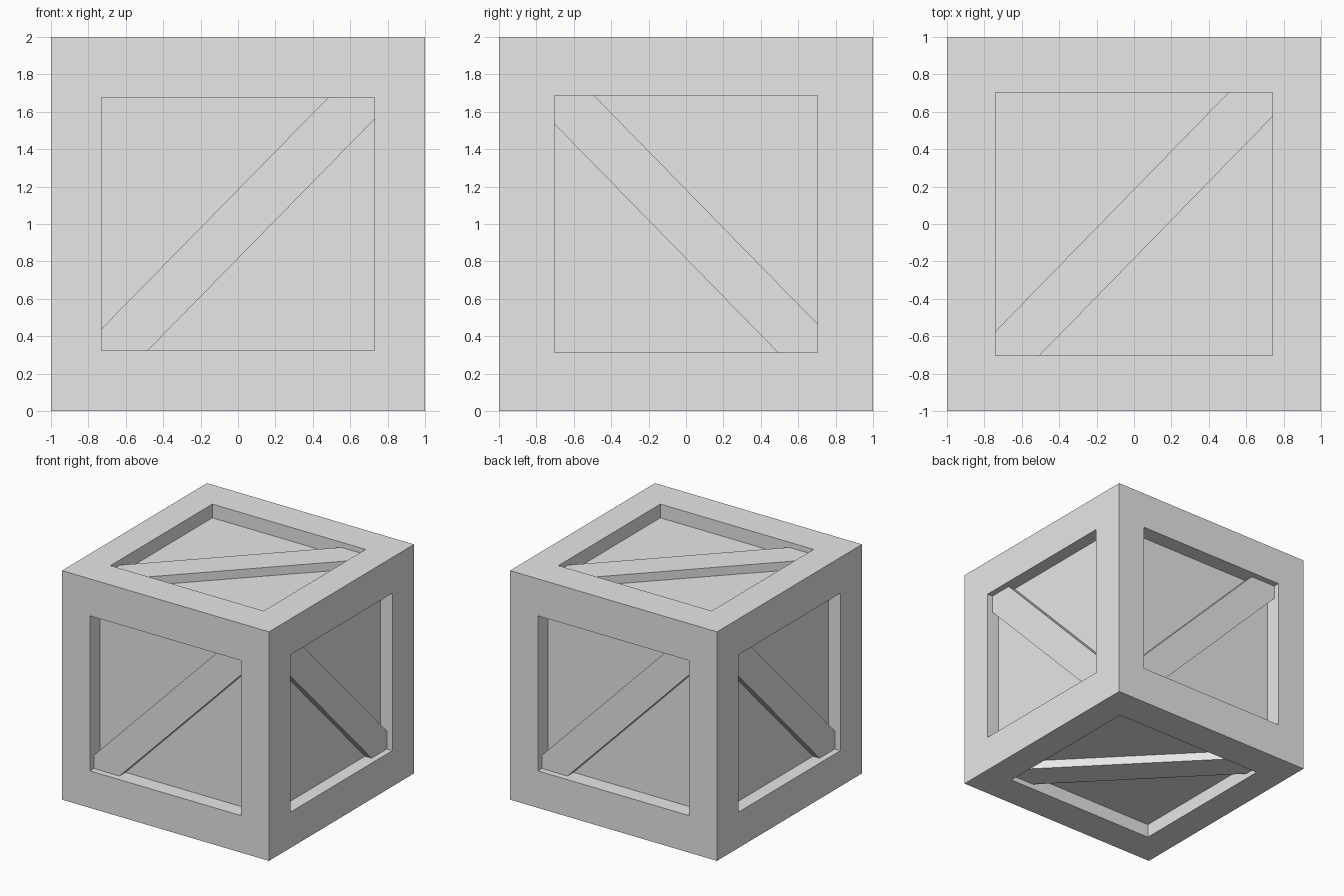
import bpy
import bmesh
from math import radians
from mathutils import Matrix, Vector

cube = bpy.data.objects.get("Cube")
if cube:
    bpy.data.objects.remove(cube, do_unlink=True)

grey = bpy.data.materials.new("light_grey")
grey.use_nodes = True
grey.diffuse_color = (0.8, 0.8, 0.8, 1)
grey.node_tree.nodes["Principled BSDF"].inputs["Base Color"].default_value = (0.8, 0.8, 0.8, 1)

CENTRE = Matrix.Translation((0, 0, 1))


def turn(z, x):
    return CENTRE @ Matrix.Rotation(radians(z), 4, 'Z') @ Matrix.Rotation(radians(x), 4, 'X')


def finish(name, bm):
    bmesh.ops.remove_doubles(bm, verts=bm.verts, dist=0.0001)
    bmesh.ops.recalc_face_normals(bm, faces=bm.faces)
    mesh = bpy.data.meshes.new(name)
    bm.to_mesh(mesh)
    bm.free()
    mesh.materials.append(grey)
    obj = bpy.data.objects.new(name, mesh)
    bpy.context.collection.objects.link(obj)


def rectangle(bm, matrix, a, b, w):
    corners = ((-a, -b), (a, -b), (a, b), (-a, b))
    return [bm.verts.new(matrix @ Vector((u, v, w))) for u, v in corners]


def recessed_side(bm, matrix, a, b, depth):
    # Flat border, recess walls and panel of one side
    loops = [rectangle(bm, matrix, 1, 1, 1),
             rectangle(bm, matrix, a, b, 1),
             rectangle(bm, matrix, a, b, 1 - depth)]
    for outer, inner in zip(loops, loops[1:]):
        for i in range(4):
            j = (i + 1) % 4
            bm.faces.new((outer[i], outer[j], inner[j], inner[i]))
    bm.faces.new(loops[-1])


def brace(name, matrix, a, b, depth, cut_u, cut_v, sunk, slope):
    # Diagonal plank trimmed to fit the corners of the opening
    half = [(-a, -b + cut_v), (-a, -b), (-a + cut_u, -b)]
    outline = half + [(-u, -v) for u, v in half]
    bm = bmesh.new()
    verts = [bm.verts.new(matrix @ Vector((u * slope, v, 1 - depth))) for u, v in outline]
    base = bm.faces.new(verts)
    top = bmesh.ops.extrude_face_region(bm, geom=[base], use_keep_orig=True)
    moved = [g for g in top["geom"] if isinstance(g, bmesh.types.BMVert)]
    outward = matrix.to_3x3() @ Vector((0, 0, depth - sunk))
    bmesh.ops.translate(bm, vec=outward, verts=moved)
    finish(name, bm)


# Opening half sizes, depth, brace corner cuts, brace sink, brace slope
FRONT = (0.73, 0.677, 0.14, 0.247, 0.117, 0.055, 1)
SIDE = (0.703, 0.687, 0.117, 0.212, 0.153, 0.053, -1)
TOP = (0.74, 0.703, 0.12, 0.235, 0.13, 0.045, 1)

sides = {
    "front": (turn(0, 90), FRONT),
    "back": (turn(180, 90), FRONT),
    "left": (turn(90, 90), SIDE),
    "right": (turn(270, 90), SIDE),
    "top": (turn(0, 0), TOP),
    "bottom": (turn(0, 180), TOP),
}

# Crate body with six recessed panels
body = bmesh.new()
for matrix, spec in sides.values():
    recessed_side(body, matrix, *spec[:3])
finish("crate_frame", body)

# One diagonal brace per side
for side, (matrix, spec) in sides.items():
    brace(side + "_brace", matrix, *spec)
